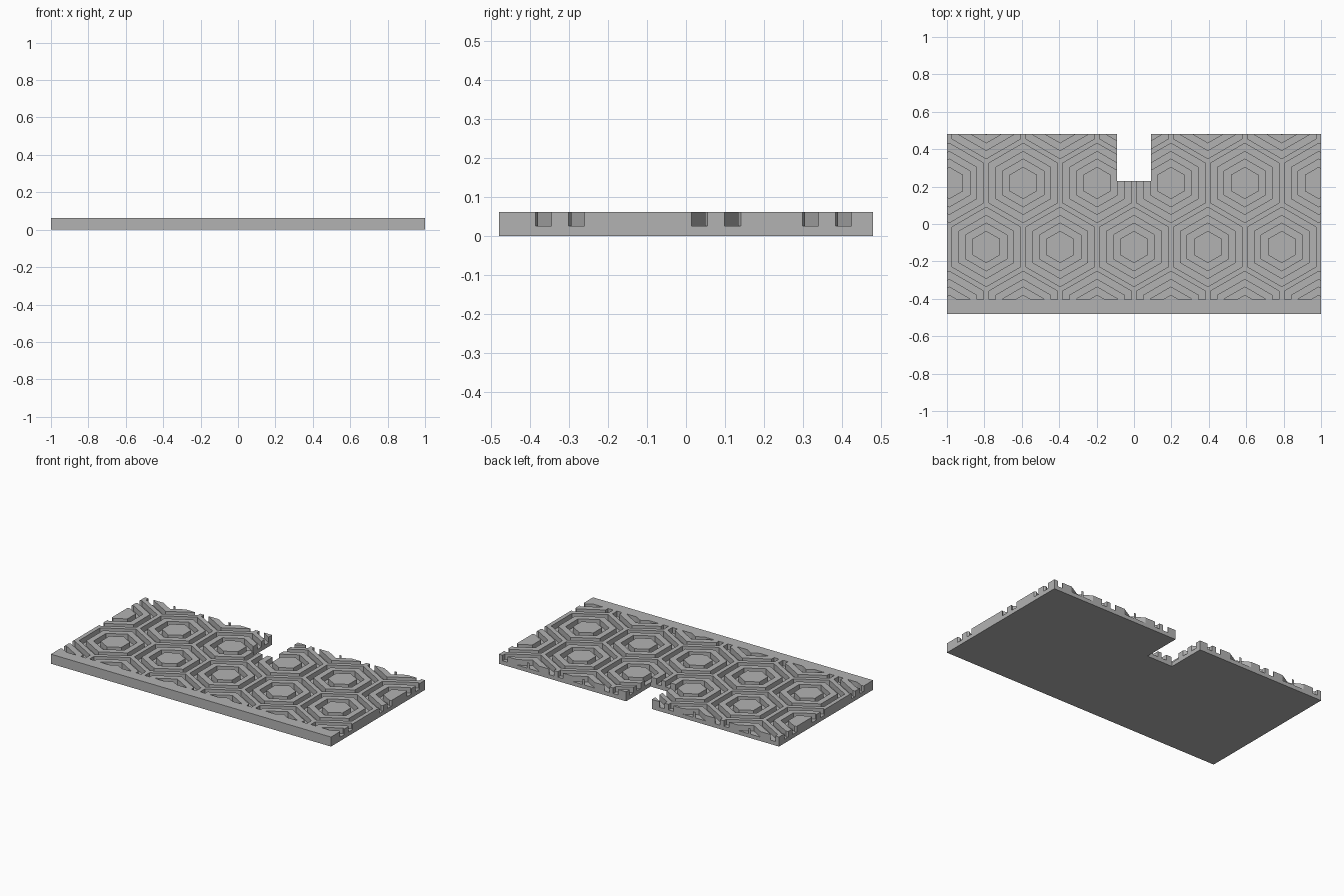
import bpy
import bmesh
import math

cube = bpy.data.objects.get("Cube")
if cube:
    bpy.data.objects.remove(cube, do_unlink=True)

HALF_X, HALF_Y, TOP, FLOOR = 1.0, 0.48, 0.0615, 0.0257
PITCH = 0.395                      # distance between hexagon centres
ROW = PITCH * math.sqrt(3) / 2
ROW_Y = -0.1227                    # height of the row centred on x = 0
BORDER_Y = -0.405                  # grooves stop at the plain front border
RINGS = [(0.0744, 0.1104), (0.148, 0.1836)]   # inner and outer apothems

grey = bpy.data.materials.new("light_grey")
grey.use_nodes = True
grey.diffuse_color = (0.45, 0.45, 0.45, 1)
grey.node_tree.nodes["Principled BSDF"].inputs["Base Color"].default_value = grey.diffuse_color


def make_object(name, bm):
    bmesh.ops.recalc_face_normals(bm, faces=bm.faces)
    mesh = bpy.data.meshes.new(name)
    bm.to_mesh(mesh)
    bm.free()
    mesh.materials.append(grey)
    obj = bpy.data.objects.new(name, mesh)
    bpy.context.collection.objects.link(obj)
    return obj


def add_hex_ring(bm, cx, cy, inner, outer):
    loops = []
    for apothem, z in [(inner, FLOOR), (outer, FLOOR), (outer, TOP + 0.05), (inner, TOP + 0.05)]:
        r = apothem / math.cos(math.pi / 6)
        angles = [math.pi / 6 + i * math.pi / 3 for i in range(6)]
        loops.append([bm.verts.new((cx + r * math.cos(a), cy + r * math.sin(a), z)) for a in angles])
    for a, b in zip(loops, loops[1:] + loops[:1]):
        for i in range(6):
            j = (i + 1) % 6
            bm.faces.new((a[i], a[j], b[j], b[i]))


# Flat slab with a rectangular notch in the back edge
outline = [(-HALF_X, -HALF_Y), (HALF_X, -HALF_Y), (HALF_X, HALF_Y), (0.092, HALF_Y),
           (0.092, 0.23), (-0.092, 0.23), (-0.092, HALF_Y), (-HALF_X, HALF_Y)]
bm = bmesh.new()
base = bm.faces.new([bm.verts.new((x, y, 0)) for x, y in outline])
raised = bmesh.ops.extrude_face_region(bm, geom=[base])
bmesh.ops.translate(bm, vec=(0, 0, TOP), verts=[v for v in raised["geom"] if isinstance(v, bmesh.types.BMVert)])
slab = make_object("patterned_slab", bm)

# Concentric hexagonal grooves in staggered rows
bm = bmesh.new()
for row in range(-1, 3):
    shift = PITCH / 2 if row % 2 else 0
    for col in range(-4, 4):
        for inner, outer in RINGS:
            add_hex_ring(bm, col * PITCH + shift, ROW_Y + row * ROW, inner, outer)

# Trim the grooves along the plain front border
cut = bmesh.ops.bisect_plane(bm, geom=bm.verts[:] + bm.edges[:] + bm.faces[:], plane_co=(0, BORDER_Y, 0),
                             plane_no=(0, -1, 0), clear_outer=True)
bmesh.ops.holes_fill(bm, edges=[e for e in bm.edges if e.is_boundary], sides=0)
cutter = make_object("groove_cutter", bm)
cutter.hide_render = True

mod = slab.modifiers.new("grooves", 'BOOLEAN')
mod.operation = 'DIFFERENCE'
mod.solver = 'EXACT'
mod.object = cutter
bpy.context.view_layer.objects.active = slab
slab.select_set(True)
bpy.ops.object.modifier_apply(modifier=mod.name)
bpy.data.objects.remove(cutter, do_unlink=True)
